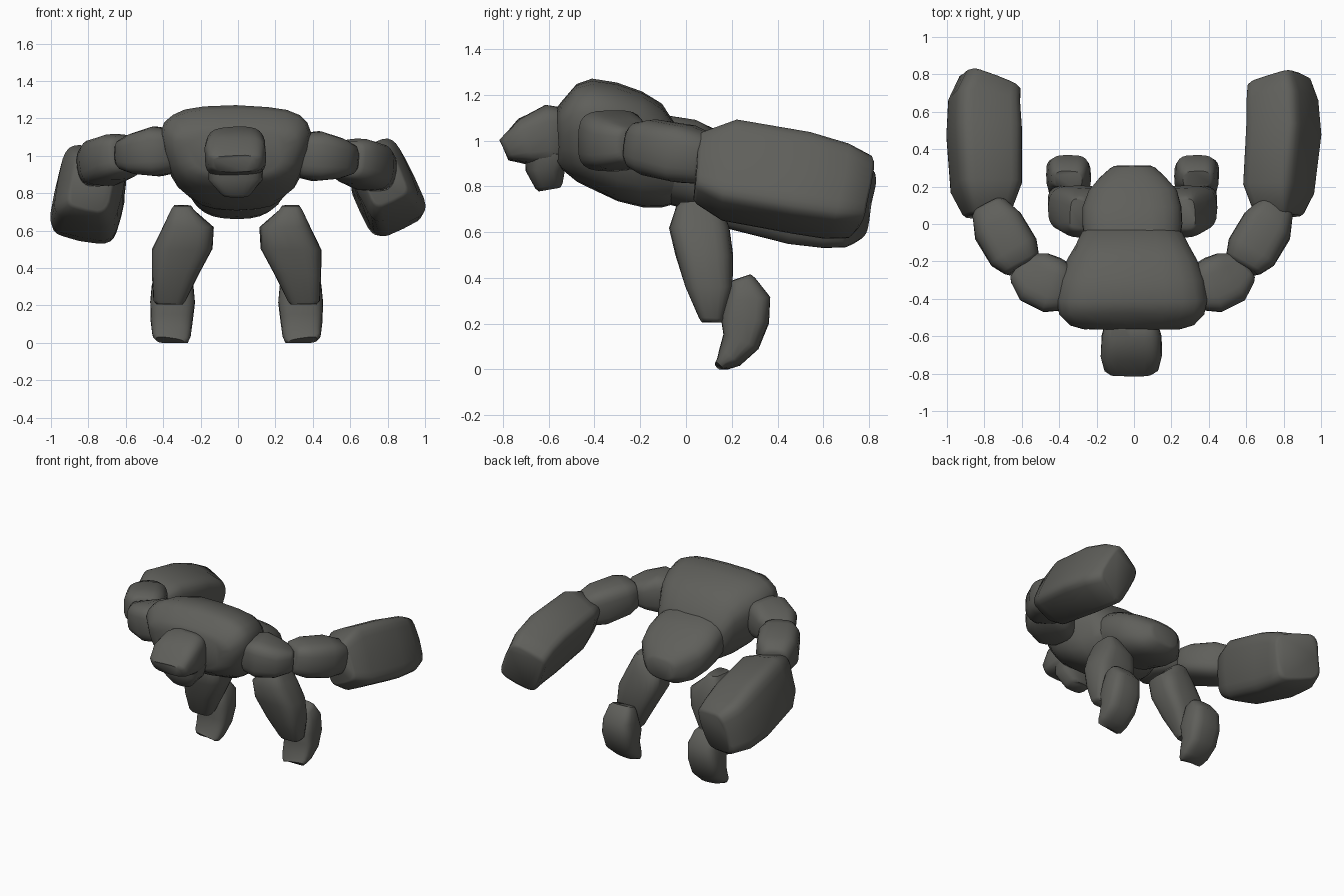
import bpy, bmesh, math
from mathutils import Vector, noise

stone = bpy.data.materials.new("dark grey stone")
stone.diffuse_color = (0.115, 0.115, 0.104, 1)


def loft(name, rings, up=(0, 0, 1), sign=1, shift=(0, 0, 0), power=3.2, taper=0.0,
         cap=0.02, cap_scale=0.8, axis=None, n=24):
    """Skin superellipse rings (x, y, z, half width, half height) along a path."""
    pts = [Vector(r[:3]) for r in rings]
    up = Vector(up)
    if axis:
        tans = [Vector(axis).normalized()] * len(pts)
    else:
        tans = [(pts[min(i + 1, len(pts) - 1)] - pts[max(i - 1, 0)]).normalized() for i in range(len(pts))]
    secs = [(p, t, r[3], r[4]) for p, t, r in zip(pts, tans, rings)]
    # softened ends
    p, t, a, b = secs[0]
    first = (p - t * cap, t, a * cap_scale, b * cap_scale)
    p, t, a, b = secs[-1]
    secs = [first] + secs + [(p + t * cap, t, a * cap_scale, b * cap_scale)]
    bm = bmesh.new()
    loops = []
    for p, t, a, b in secs:
        side = t.cross(up).normalized()
        u = side.cross(t).normalized()
        loop = []
        for k in range(n):
            ang = 2 * math.pi * k / n
            c, s = math.cos(ang), math.sin(ang)
            cx = math.copysign(abs(c) ** (2 / power), c)
            sy = math.copysign(abs(s) ** (2 / power), s)
            co = p + side * (a * cx * (1 + taper * sy)) + u * (b * sy)
            co += noise.noise_vector(co * 7) * 0.008      # slightly uneven rock
            co = Vector((co.x * sign, co.y, max(co.z, 0.0))) + Vector(shift)
            loop.append(bm.verts.new(co))
        loops.append(loop)
    for l0, l1 in zip(loops, loops[1:]):
        for k in range(n):
            j = (k + 1) % n
            bm.faces.new((l0[k], l0[j], l1[j], l1[k]))
    bm.faces.new(loops[0])
    bm.faces.new(loops[-1])
    bmesh.ops.recalc_face_normals(bm, faces=bm.faces)
    me = bpy.data.meshes.new(name)
    bm.to_mesh(me)
    bm.free()
    me.materials.append(stone)
    ob = bpy.data.objects.new(name, me)
    bpy.context.collection.objects.link(ob)
    bpy.ops.object.select_all(action='DESELECT')
    ob.select_set(True)
    bpy.context.view_layer.objects.active = ob
    bpy.ops.object.shade_smooth_by_angle(angle=math.radians(50))
    return ob


def along_y(profile, x=0.0):
    """Rings from (y, top z, bottom z, half width)."""
    return [(x, y, (hi + lo) / 2, w, (hi - lo) / 2) for y, hi, lo, w in profile]


# chest, wide at the top and narrow below
loft("chest", along_y([(-0.54, 1.17, 0.87, 0.32), (-0.48, 1.25, 0.82, 0.375),
                       (-0.41, 1.27, 0.785, 0.39), (-0.30, 1.255, 0.735, 0.375),
                       (-0.19, 1.215, 0.71, 0.335), (-0.11, 1.16, 0.71, 0.295),
                       (-0.04, 1.06, 0.725, 0.26)], x=-0.01),
     taper=0.14, power=2.9, axis=(0, 1, 0))
# pelvis
loft("pelvis", along_y([(-0.10, 1.06, 0.73, 0.25), (0.0, 1.045, 0.70, 0.265), (0.09, 1.01, 0.675, 0.26),
                        (0.18, 0.96, 0.66, 0.235), (0.25, 0.91, 0.665, 0.175), (0.30, 0.86, 0.70, 0.12)], x=-0.01),
     taper=0.08, power=2.7, axis=(0, 1, 0), cap=0.012)

# head
loft("skull", [(-0.015, -0.53, 1.01, 0.14, 0.13), (-0.015, -0.60, 1.02, 0.16, 0.135),
               (-0.015, -0.70, 0.995, 0.165, 0.11), (-0.015, -0.775, 0.965, 0.145, 0.06)], power=3.5)
loft("jaw", [(-0.015, -0.60, 0.95, 0.15, 0.10), (-0.015, -0.615, 0.87, 0.145, 0.085),
             (-0.015, -0.60, 0.80, 0.085, 0.06)], up=(0, 1, 0), cap=0.015)

for label, sign, shift in (("right", 1, (0, 0, 0)), ("left", -1, (-0.015, 0, 0.025))):
    # shoulder
    loft(label + "_shoulder", [(0.34, -0.34, 1.0, 0.12, 0.12), (0.42, -0.33, 1.0, 0.15, 0.135),
                               (0.52, -0.285, 0.985, 0.145, 0.11), (0.585, -0.235, 0.98, 0.10, 0.08)],
         sign=sign, shift=shift)
    # upper arm
    loft(label + "_upper_arm", [(0.59, -0.21, 0.98, 0.11, 0.10), (0.625, -0.15, 0.97, 0.14, 0.12),
                                (0.71, -0.01, 0.94, 0.14, 0.13), (0.755, 0.08, 0.92, 0.10, 0.11)],
         sign=sign, shift=shift)
    # thigh, with a slanted top and broad middle
    loft(label + "_thigh", [(0.28, 0.055, 0.715, 0.06, 0.10), (0.25, 0.06, 0.62, 0.135, 0.13),
                            (0.28, 0.08, 0.50, 0.16, 0.125), (0.32, 0.10, 0.36, 0.125, 0.105),
                            (0.35, 0.11, 0.225, 0.085, 0.055)],
         up=(0, 1, 0), sign=sign, shift=(shift[0], 0, 0), axis=(0, 0, -1))
    # curved lower leg ending in a pointed foot
    loft(label + "_lower_leg", [(0.335, 0.245, 0.38, 0.09, 0.06), (0.335, 0.27, 0.31, 0.11, 0.10),
                                (0.335, 0.256, 0.22, 0.12, 0.108), (0.34, 0.24, 0.12, 0.115, 0.085),
                                (0.34, 0.19, 0.055, 0.105, 0.055), (0.345, 0.16, 0.025, 0.095, 0.03)],
         up=(0, 1, 0), sign=sign, shift=(shift[0], 0, 0))

# heavy block forearms, the right one rolled outward
loft("right_forearm", [(0.775, 0.06, 0.88, 0.11, 0.14), (0.775, 0.19, 0.87, 0.15, 0.205),
                       (0.80, 0.5, 0.815, 0.16, 0.205), (0.795, 0.66, 0.78, 0.155, 0.195),
                       (0.775, 0.76, 0.755, 0.14, 0.165)],
     up=(-0.41, 0, 0.91), power=5, cap=0.015, cap_scale=0.88)
loft("left_forearm", [(0.785, 0.06, 0.85, 0.12, 0.15), (0.79, 0.20, 0.84, 0.175, 0.21),
                      (0.80, 0.5, 0.765, 0.185, 0.21), (0.80, 0.66, 0.725, 0.18, 0.19),
                      (0.77, 0.755, 0.70, 0.155, 0.16)],
     up=(-0.2, 0, 0.98), sign=-1, power=4.5, cap=0.015, cap_scale=0.88)
